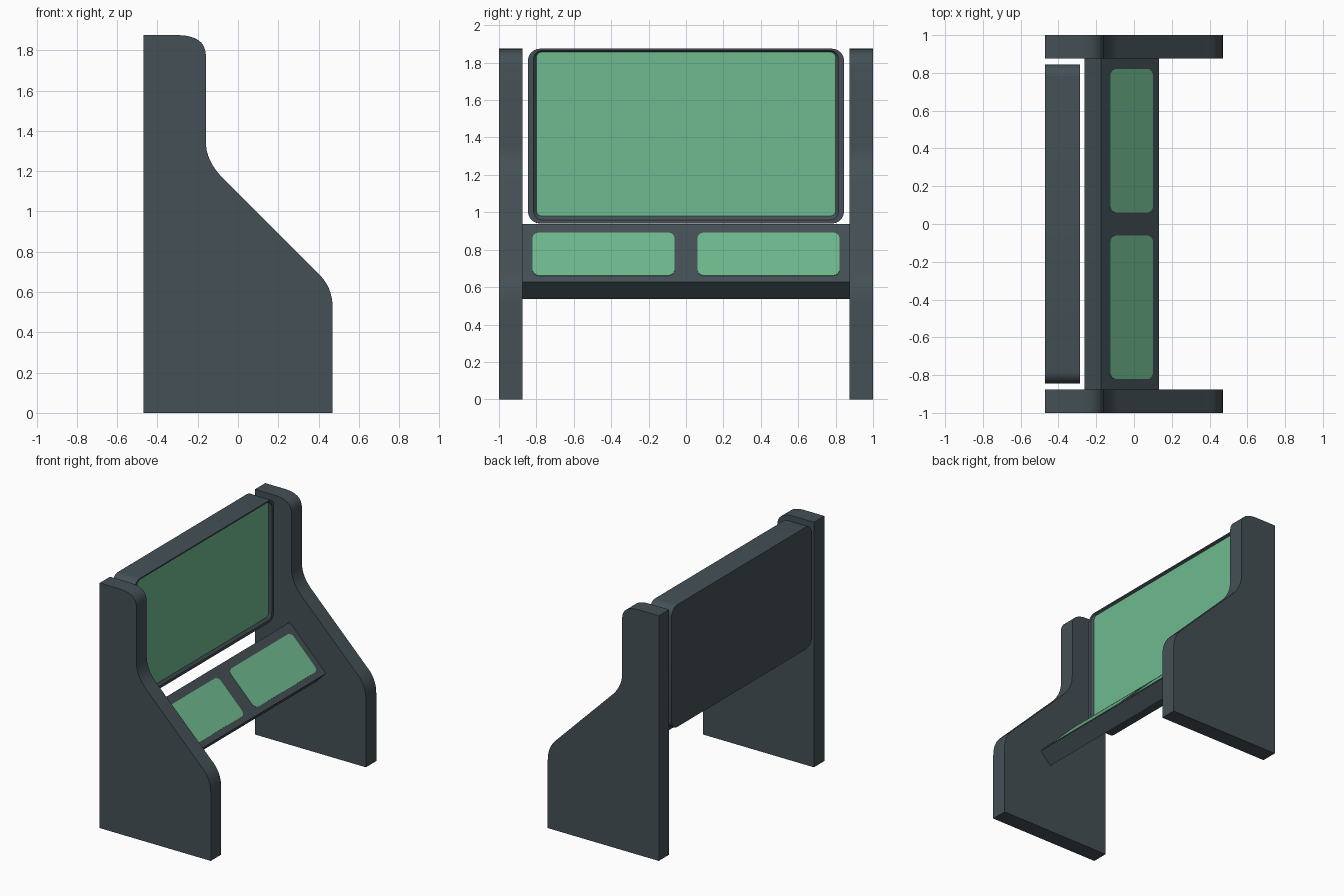
import bpy, bmesh, math
from mathutils import Vector

if "Cube" in bpy.data.objects:
    bpy.data.objects.remove(bpy.data.objects["Cube"])


def material(name, rgb):
    m = bpy.data.materials.new(name)
    m.diffuse_color = (*rgb, 1)
    m.use_nodes = True
    m.node_tree.nodes["Principled BSDF"].inputs["Base Color"].default_value = m.diffuse_color
    return m


SLATE = material("dark slate", (0.058, 0.080, 0.092))
GREEN = material("screen green", (0.158, 0.490, 0.272))


def finish(name, bm, mats):
    bmesh.ops.recalc_face_normals(bm, faces=bm.faces)
    me = bpy.data.meshes.new(name)
    bm.to_mesh(me)
    bm.free()
    ob = bpy.data.objects.new(name, me)
    bpy.context.collection.objects.link(ob)
    for m in mats:
        me.materials.append(m)
    bpy.ops.object.select_all(action='DESELECT')
    bpy.context.view_layer.objects.active = ob
    ob.select_set(True)
    bpy.ops.object.shade_smooth_by_angle(angle=math.radians(30))
    return ob


def prism(name, points, offset, mat):
    """Extrude a closed 3D outline by an offset."""
    bm = bmesh.new()
    face = bm.faces.new([bm.verts.new(p) for p in points])
    ext = bmesh.ops.extrude_face_region(bm, geom=[face])
    moved = [v for v in ext["geom"] if isinstance(v, bmesh.types.BMVert)]
    bmesh.ops.translate(bm, verts=moved, vec=offset)
    if not any(len(f.verts) == len(points) and f is face for f in bm.faces):
        bm.faces.new([v for v in bm.verts if v not in moved])
    return finish(name, bm, [mat])


def curve(a, corner, b, n=8):
    """Rounded corner from a to b."""
    a, c, b = Vector(a), Vector(corner), Vector(b)
    return [a * (1 - t) ** 2 + c * 2 * t * (1 - t) + b * t * t
            for t in (i / n for i in range(n + 1))]


def rounded_rect(u0, u1, v0, v1, r, n=6):
    pts = []
    for k, (u, v) in enumerate([(u1 - r, v1 - r), (u0 + r, v1 - r),
                                (u0 + r, v0 + r), (u1 - r, v0 + r)]):
        for i in range(n + 1):
            a = math.pi / 2 * (k + i / n)
            pts.append((u + r * math.cos(a), v + r * math.sin(a)))
    return pts


# Side panels
profile = [Vector((-0.47, 0)), Vector((0.47, 0))]
profile += curve((0.47, 0.52), (0.47, 0.63), (0.39, 0.70))
profile += curve((-0.075, 1.165), (-0.16, 1.25), (-0.16, 1.35))
profile += curve((-0.16, 1.78), (-0.165, 1.872), (-0.295, 1.875))
profile += [Vector((-0.47, 1.875))]
for name, y in (("left_side_panel", -1.0), ("right_side_panel", 0.875)):
    prism(name, [(p.x, y, p.y) for p in profile], (0, 0.125, 0), SLATE)

# Monitor: rounded shell with a shallow recessed green screen
outer = rounded_rect(-0.845, 0.845, 0.94, 1.875, 0.065)
rim = rounded_rect(-0.815, 0.815, 0.96, 1.865, 0.045)
glass = rounded_rect(-0.80, 0.80, 0.98, 1.857, 0.03)
bm = bmesh.new()
rings = [[bm.verts.new((x, y, z)) for y, z in ring] for x, ring in
         ((-0.47, outer), (-0.285, outer), (-0.285, rim), (-0.30, glass))]
bm.faces.new(rings[0])
n = len(outer)
for a, b in zip(rings, rings[1:]):
    for i in range(n):
        j = (i + 1) % n
        bm.faces.new((a[i], a[j], b[j], b[i]))
bm.faces.new(rings[-1]).material_index = 1
finish("monitor", bm, [SLATE, GREEN])

# Sloped control deck between the side panels
deck = [(-0.175, 0.937), (0.132, 0.627), (0.043, 0.537), (-0.263, 0.848)]
prism("control_deck", [(x, -0.875, z) for x, z in deck], (0, 1.75, 0), SLATE)

# Two green pads lying on the deck
top, low = Vector((-0.175, 0, 0.937)), Vector((0.132, 0, 0.627))
down = (low - top).normalized()
normal = Vector((-down.z, 0, down.x))
for name, y0, y1 in (("left_pad", -0.82, -0.062), ("right_pad", 0.062, 0.82)):
    outline = [top + down * u + Vector((0, y, 0)) - normal * 0.002
               for y, u in rounded_rect(y0, y1, 0.065, 0.39, 0.04)]
    prism(name, outline, normal * 0.005, GREEN)
